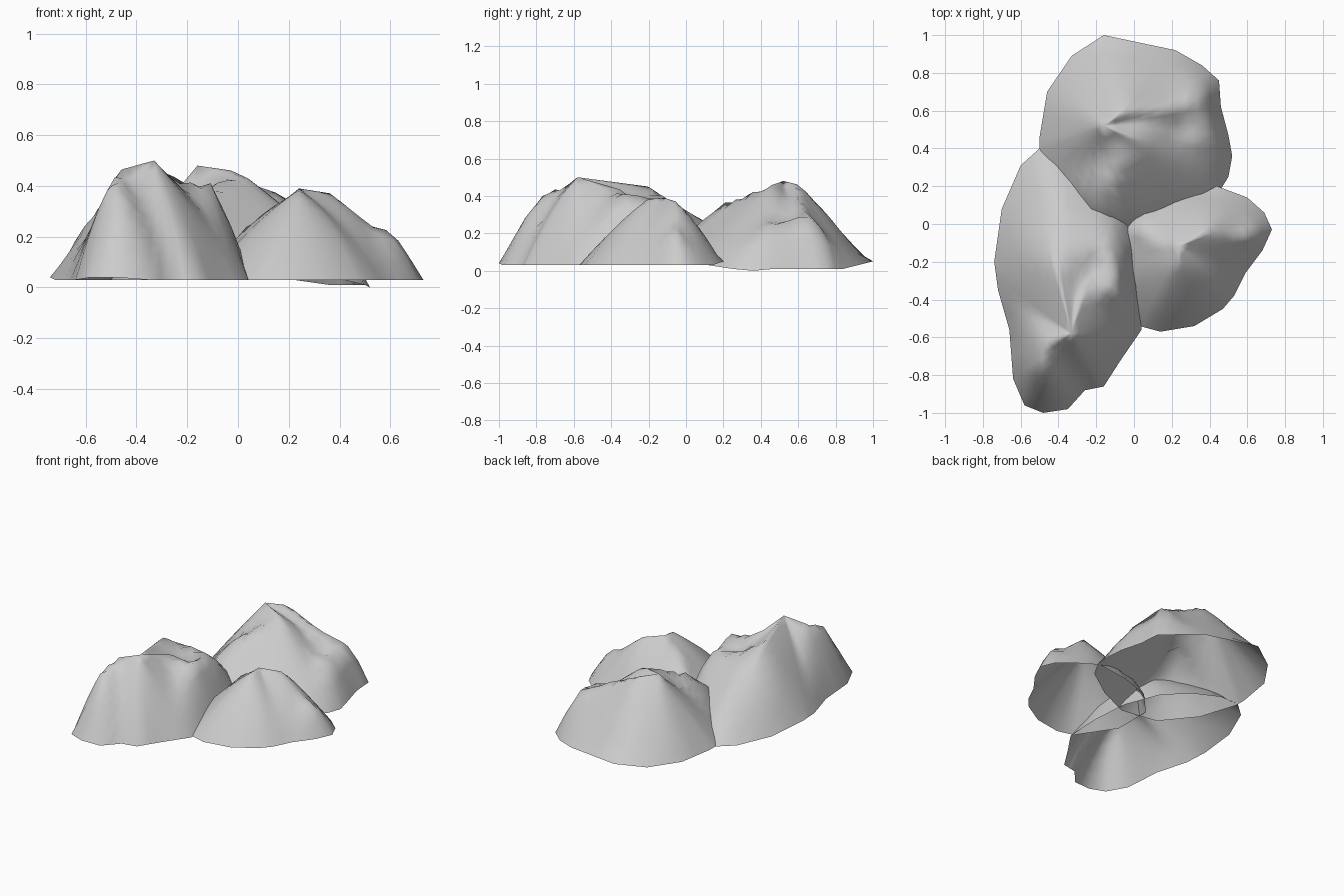
import bpy
import bmesh
from mathutils import Vector
from mathutils.geometry import intersect_point_line

cube = bpy.data.objects.get("Cube")
if cube:
    bpy.data.objects.remove(cube, do_unlink=True)

stone = bpy.data.materials.new("pale_grey_stone")
stone.use_nodes = True
stone.diffuse_color = (0.6, 0.6, 0.6, 1)
stone.node_tree.nodes["Principled BSDF"].inputs["Base Color"].default_value = stone.diffuse_color


def closest_on_segment(point, start, end):
    """Distance to a segment in plan, with the fraction along the segment."""
    _, fraction = intersect_point_line(point, start.xy, end.xy)
    fraction = min(max(fraction, 0), 1)
    return (point - start.xy.lerp(end.xy, fraction)).length, fraction


def slope_profile(amount, bulge):
    """Rise from the foot to the ridge, rounded outward by the bulge."""
    return amount + bulge * amount * (1 - amount)


def surface_height(point, foot, ridge, floor, bulge):
    edge = min(closest_on_segment(point, a, b)[0]
               for a, b in zip(foot, foot[1:] + foot[:1]))
    best = floor
    for a, b in zip(ridge, ridge[1:]):
        distance, fraction = closest_on_segment(point, a, b)
        amount = edge / max(edge + distance, 1e-6)
        crest = a.z + (b.z - a.z) * fraction
        best = max(best, floor + (crest - floor) * slope_profile(amount, bulge))
    return best


def make_mound(name, outline, ridge, summit, floor, bulge, rings=10):
    """Open rock shell: a footprint drawn in towards its summit, raised by its ridge."""
    corners = [Vector((x, y, z)) for x, y, z in
               ((*p, floor) if len(p) == 2 else p for p in outline)]
    foot = []
    for a, b in zip(corners, corners[1:] + corners[:1]):
        foot += [a, a.lerp(b, 0.5)]
    ridge = [Vector(p) for p in ridge]
    peak = ridge[summit]
    bm = bmesh.new()
    loops = [[bm.verts.new(p) for p in foot]]
    for ring in range(1, rings):
        loop = []
        for p in foot:
            plan = p.xy.lerp(peak.xy, ring / rings)
            height = surface_height(plan, corners, ridge, floor, bulge)
            loop.append(bm.verts.new((*plan, height)))
        loops.append(loop)
    top = bm.verts.new(peak)
    count = len(foot)
    for i in range(count):
        j = (i + 1) % count
        for low, high in zip(loops, loops[1:]):
            bm.faces.new((low[i], low[j], high[j], high[i]))
        bm.faces.new((loops[-1][i], loops[-1][j], top))
    mesh = bpy.data.meshes.new(name)
    bm.to_mesh(mesh)
    bm.free()
    mesh.materials.append(stone)
    mesh.shade_smooth()
    obj = bpy.data.objects.new(name, mesh)
    bpy.context.collection.objects.link(obj)


# Long front rock: a high front peak and a plateau running back from it
make_mound(
    "front_right_rock",
    [(-.48, -1, .04), (-.35, -.98), (-.26, -.88), (-.16, -.86), (-.07, -.72),
     (.04, -.56), (.05, -.3), (.03, -.05), (-.06, .18), (-.2, .32), (-.36, .4),
     (-.5, .4), (-.6, .31), (-.7, .08), (-.74, -.2, .04), (-.72, -.35),
     (-.66, -.56), (-.64, -.82), (-.58, -.96, .04)],
    [(-.49, -.75, .43), (-.46, -.62, .47), (-.33, -.58, .5), (-.28, -.36, .44),
     (-.12, -.34, .43), (-.13, -.1, .39), (-.42, -.2, .45), (-.33, -.58, .5)],
    summit=2, floor=.03, bulge=.35)

# Broad back rock: a crest running forward and shoulders to the side
make_mound(
    "back_rock",
    [(-.16, 1, .05), (.22, .92, .03), (.36, .84, .01), (.45, .76, .01), (.46, .62, .01),
     (.5, .47, .01), (.52, .36, 0), (.5, .25, .01), (.42, .12), (.22, -.02), (0, -.12),
     (-.25, -.08), (-.42, .13), (-.5, .38), (-.5, .46), (-.46, .7), (-.33, .89)],
    [(-.18, .1, .32), (-.16, .2, .37), (0, .45, .46), (-.16, .52, .48),
     (-.05, .6, .465), (.19, .6, .36), (.33, .68, .29), (.34, .45, .29)],
    summit=3, floor=.03, bulge=.15)

# Small side rock with a low outer shoulder
make_mound(
    "left_rock",
    [(.14, -.57), (.32, -.54), (.47, -.45), (.53, -.38), (.59, -.26), (.68, -.14),
     (.73, -.03), (.69, .06), (.6, .14), (.44, .2, .05), (.22, .19), (.02, .12),
     (-.13, -.04), (-.13, -.3), (.03, -.54)],
    [(.04, -.02, .26), (.24, -.2, .385), (.24, -.12, .39), (.37, -.05, .37),
     (.48, -.08, .25), (.6, -.06, .23)],
    summit=2, floor=.03, bulge=.3)
